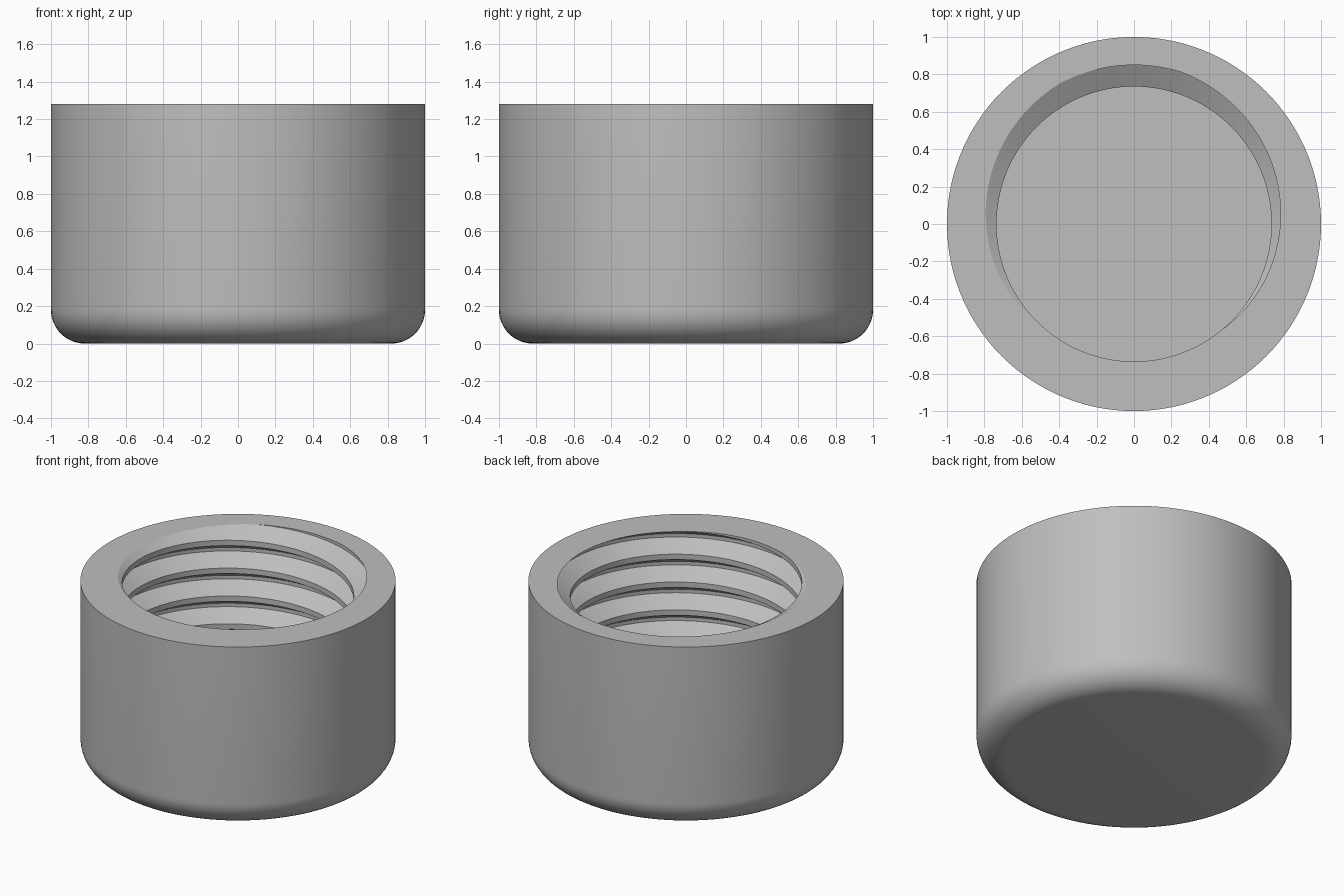
import bpy, bmesh
from math import sin, cos, pi, radians, tan

cube = bpy.data.objects.get("Cube")
if cube:
    bpy.data.objects.remove(cube, do_unlink=True)

HEIGHT, FILLET, FLOOR = 1.28, 0.18, 0.22
MAJOR, MINOR, PITCH = 0.85, 0.735, 0.195
SEGMENTS, ROOT_ANGLE = 120, 95

gray = bpy.data.materials.new("gray")
gray.use_nodes = True
color = (0.52, 0.52, 0.52, 1)
gray.diffuse_color = color
gray.node_tree.nodes["Principled BSDF"].inputs["Base Color"].default_value = color

bm = bmesh.new()


def ring(radius, z):
    return [bm.verts.new((radius * cos(2 * pi * i / SEGMENTS),
                          radius * sin(2 * pi * i / SEGMENTS), z))
            for i in range(SEGMENTS)]


# Internal right-hand thread: a trapezoid profile swept along a helix
flank = (MAJOR - MINOR) * tan(radians(30))
flat = PITCH / 16
profile = [(-flat, MAJOR), (flat, MAJOR), (flat + flank, MINOR),
           (PITCH - flat - flank, MINOR), (PITCH - flat, MAJOR)]
turns = int((HEIGHT - FLOOR) / PITCH) + 3
columns = []
for i in range(turns * SEGMENTS + 1):
    a = 2 * pi * i / SEGMENTS
    base = HEIGHT + PITCH * (i / SEGMENTS - turns + 1 - ROOT_ANGLE / 360)
    columns.append([bm.verts.new((r * cos(a), r * sin(a), base + dz))
                    for dz, r in profile])
for c, d in zip(columns, columns[1:]):
    for j in range(len(profile) - 1):
        bm.faces.new((c[j], c[j + 1], d[j + 1], d[j]))
bmesh.ops.remove_doubles(bm, verts=bm.verts[:], dist=1e-5)

# Trim the thread at the rim and at the cavity floor
for z, side in ((HEIGHT, 1), (FLOOR, -1)):
    bmesh.ops.bisect_plane(bm, geom=bm.verts[:] + bm.edges[:] + bm.faces[:],
                           plane_co=(0, 0, z), plane_no=(0, 0, side),
                           dist=1e-5, clear_outer=True)

# Outer wall with a rounded lower edge and a flat underside
steps = 12
rings = [ring(1 - FILLET + FILLET * sin(t), FILLET - FILLET * cos(t))
         for t in (pi / 2 * k / steps for k in range(steps + 1))]
rings.append(ring(1, HEIGHT))
for low, high in zip(rings, rings[1:]):
    for i in range(SEGMENTS):
        j = (i + 1) % SEGMENTS
        bm.faces.new((low[i], low[j], high[j], high[i]))
bm.faces.new(rings[0][::-1])

# Flat rim around the opening, then the cavity floor
for z in (HEIGHT, FLOOR):
    border = [e for e in bm.edges if e.is_boundary
              and all(abs(v.co.z - z) < 1e-4 for v in e.verts)]
    bmesh.ops.triangle_fill(bm, edges=border, use_beauty=True, normal=(0, 0, 1))
bmesh.ops.recalc_face_normals(bm, faces=bm.faces[:])

mesh = bpy.data.meshes.new("threaded_cap")
bm.to_mesh(mesh)
bm.free()
mesh.materials.append(gray)
cap = bpy.data.objects.new("threaded_cap", mesh)
bpy.context.collection.objects.link(cap)

bpy.ops.object.select_all(action="DESELECT")
cap.select_set(True)
bpy.context.view_layer.objects.active = cap
bpy.ops.object.shade_smooth_by_angle(angle=radians(25))
